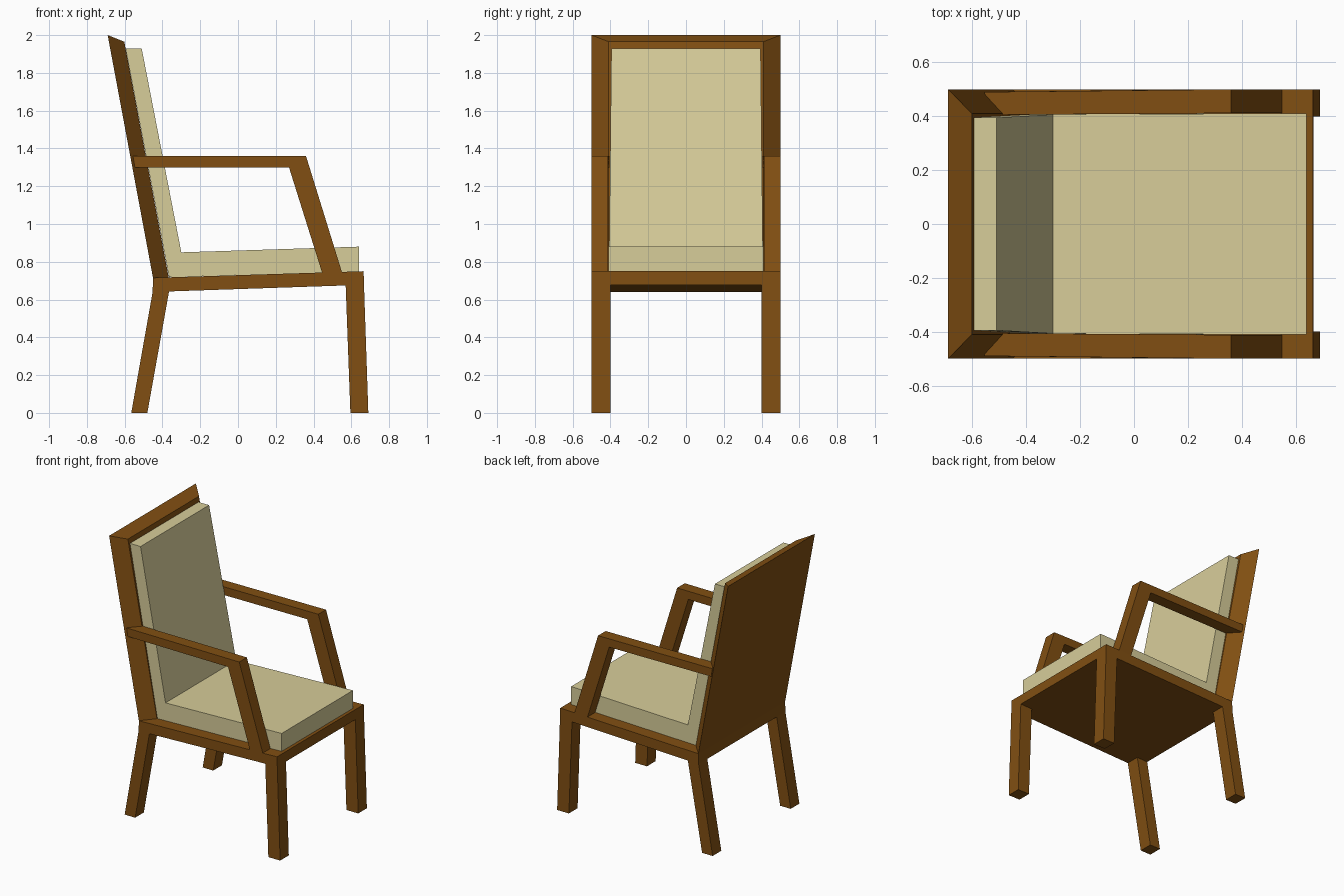
import bpy, bmesh

if "Cube" in bpy.data.objects:
    bpy.data.objects.remove(bpy.data.objects["Cube"])


def material(name, rgb):
    m = bpy.data.materials.new(name)
    m.diffuse_color = (*rgb, 1)
    m.use_nodes = True
    m.node_tree.nodes["Principled BSDF"].inputs["Base Color"].default_value = m.diffuse_color
    return m


wood = material("brown wood", (0.22, 0.078, 0.006))
cloth = material("cream cloth", (0.68, 0.61, 0.32))


def side_shape(name, points, mat, mirror=False):
    """Extrude an x-z outline sideways; each point is (x, z, y_near, y_far)."""
    bm = bmesh.new()
    near = [bm.verts.new((x, a, z)) for x, z, a, b in points]
    far = [bm.verts.new((x, b, z)) for x, z, a, b in points]
    bm.faces.new(near)
    bm.faces.new(far[::-1])
    n = len(points)
    for i in range(n):
        j = (i + 1) % n
        bm.faces.new((near[i], far[i], far[j], near[j]))
    bmesh.ops.recalc_face_normals(bm, faces=bm.faces)
    me = bpy.data.meshes.new(name)
    bm.to_mesh(me)
    bm.free()
    me.materials.append(mat)
    ob = bpy.data.objects.new(name, me)
    bpy.context.collection.objects.link(ob)
    if mirror:
        mod = ob.modifiers.new("mirror", 'MIRROR')
        mod.use_axis = (False, True, False)
    return ob


def span(points, a, b):
    return [(x, z, a, b) for x, z in points]


# solid seat board
side_shape("seat_board", span([(-0.45, 0.715), (0.665, 0.75), (0.667, 0.678),
                               (-0.365, 0.643), (-0.452, 0.64)], -0.5, 0.5), wood)

# leaning back board, bevelled towards the front on its sides and top
side_shape("back_board", [(-0.69, 2.0, -0.5, 0.5), (-0.602, 1.965, -0.41, 0.41),
                          (-0.367, 0.718, -0.41, 0.41), (-0.45, 0.715, -0.5, 0.5)], wood)

# legs, mirrored left to right
side_shape("back_leg", span([(-0.452, 0.64), (-0.365, 0.643), (-0.48, 0),
                             (-0.565, 0)], 0.4, 0.5), wood, True)
side_shape("front_leg", span([(0.57, 0.675), (0.667, 0.678), (0.69, 0),
                              (0.595, 0)], 0.4, 0.5), wood, True)

# arm rest with its sloping front post
side_shape("arm_rest", [(-0.556, 1.36, 0.405, 0.49), (0.36, 1.36, 0.412, 0.5),
                        (0.55, 0.746, 0.412, 0.5), (0.445, 0.743, 0.412, 0.5),
                        (0.27, 1.30, 0.412, 0.5), (-0.546, 1.30, 0.405, 0.49)], wood, True)

# seat and back cushion in one L shape
outline = [(-0.365, 0.718, 0.407), (0.64, 0.749, 0.411), (0.64, 0.88, 0.411),
           (-0.30, 0.85, 0.407), (-0.51, 1.93, 0.395), (-0.595, 1.93, 0.395)]
side_shape("cushion", [(x, z, -w, w) for x, z, w in outline], cloth)
